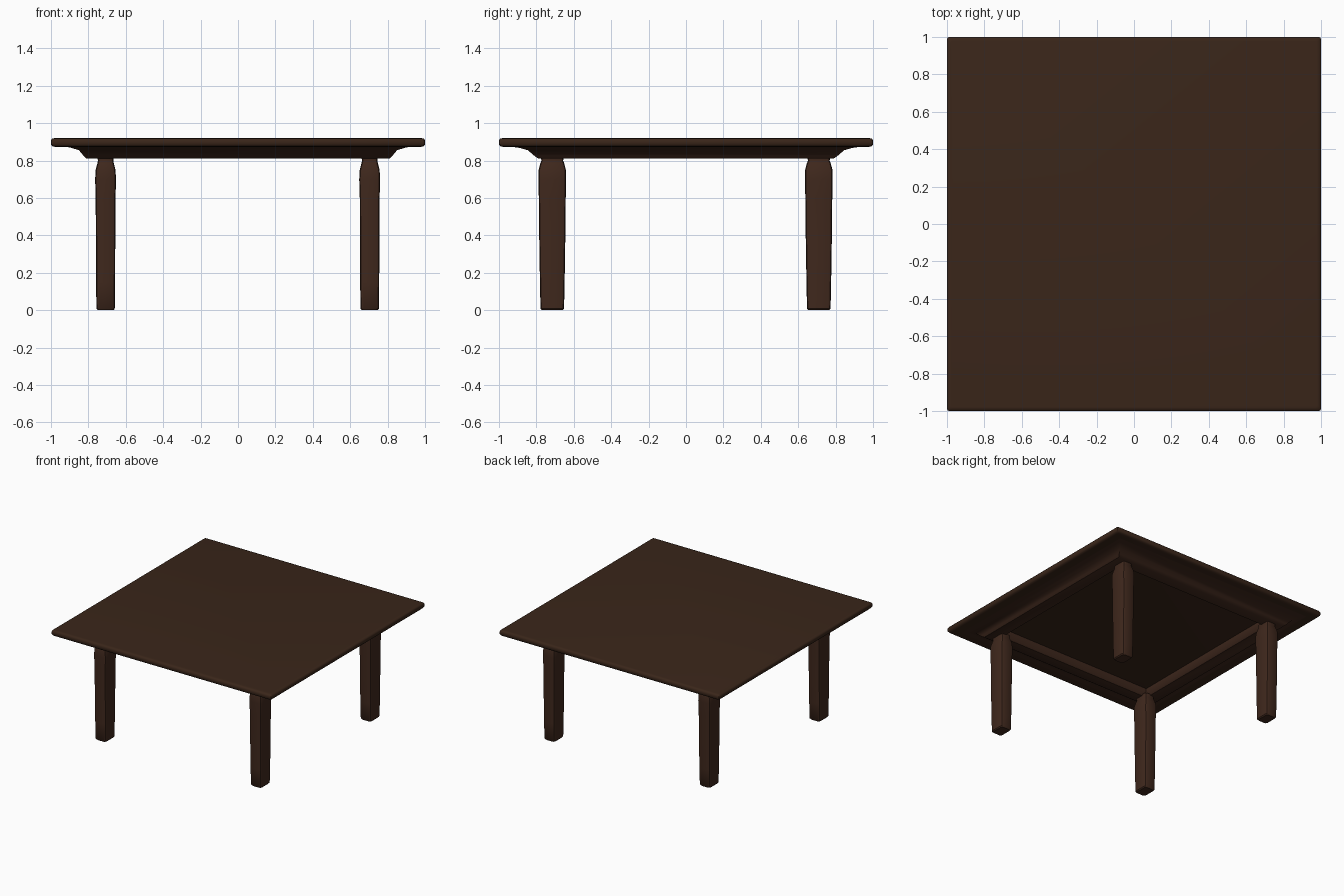
import bpy, bmesh
from math import radians

if "Cube" in bpy.data.objects:
    bpy.data.objects.remove(bpy.data.objects["Cube"])


def material(name, color):
    m = bpy.data.materials.new(name)
    m.diffuse_color = color
    m.use_nodes = True
    m.node_tree.nodes["Principled BSDF"].inputs["Base Color"].default_value = m.diffuse_color
    return m


dark_wood = material("dark_wood", (0.042, 0.019, 0.010, 1))
red_wood = material("red_wood", (0.050, 0.021, 0.012, 1))


def loft(name, rings, mat, center=(0, 0), corner=0.0, closed=False):
    """Skin rectangular rings (half_x, half_y, z) with chamfered corners."""
    bm = bmesh.new()
    loops = []
    for hx, hy, z in rings:
        c, d = corner, corner * 0.3
        quarter = [(hx, hy - c), (hx - d, hy - d), (hx - c, hy)] if c else [(hx, hy)]
        pts = []
        for sx, sy in ((1, 1), (-1, 1), (-1, -1), (1, -1)):
            q = quarter if sx * sy > 0 else quarter[::-1]
            pts += [(sx * x, sy * y) for x, y in q]
        loops.append([bm.verts.new((center[0] + x, center[1] + y, z)) for x, y in pts])
    n = len(loops[0])
    pairs = list(zip(loops, loops[1:]))
    if closed:
        pairs.append((loops[-1], loops[0]))
    else:
        bm.faces.new(loops[0][::-1])
        bm.faces.new(loops[-1])
    for a, b in pairs:
        for i in range(n):
            j = (i + 1) % n
            bm.faces.new((a[i], a[j], b[j], b[i]))
    bmesh.ops.recalc_face_normals(bm, faces=bm.faces)
    mesh = bpy.data.meshes.new(name)
    bm.to_mesh(mesh)
    bm.free()
    mesh.materials.append(mat)
    ob = bpy.data.objects.new(name, mesh)
    bpy.context.collection.objects.link(ob)
    bpy.ops.object.select_all(action='DESELECT')
    ob.select_set(True)
    bpy.context.view_layer.objects.active = ob
    bpy.ops.object.shade_smooth_by_angle(angle=radians(40))
    return ob


# Square tabletop with a softly rounded rim
loft("tabletop", [(0.975, 0.975, 0.873), (0.992, 0.992, 0.876), (1, 1, 0.886),
                  (1, 1, 0.908), (0.994, 0.994, 0.917), (0.98, 0.98, 0.92)],
     dark_wood, corner=0.012)

# Hollow apron frame with a coved moulding under the top
loft("apron", [(0.93, 0.95, 0.876), (0.89, 0.89, 0.868), (0.85, 0.845, 0.855),
               (0.825, 0.81, 0.825), (0.81, 0.79, 0.811), (0.71, 0.70, 0.811),
               (0.70, 0.69, 0.822), (0.69, 0.68, 0.876)],
     red_wood, closed=True)

# Four legs, swelling under a narrow neck
leg_profile = [(0.042, 0.056, 0.0), (0.049, 0.063, 0.008), (0.051, 0.066, 0.15),
               (0.052, 0.070, 0.40), (0.053, 0.072, 0.60), (0.056, 0.074, 0.70),
               (0.053, 0.073, 0.75), (0.044, 0.064, 0.785), (0.041, 0.058, 0.80),
               (0.044, 0.062, 0.82)]
for side, x in (("left", -0.708), ("right", 0.704)):
    for end, y in (("front", -0.715), ("back", 0.71)):
        loft(f"{end}_{side}_leg", leg_profile, red_wood, (x, y), corner=0.016)
